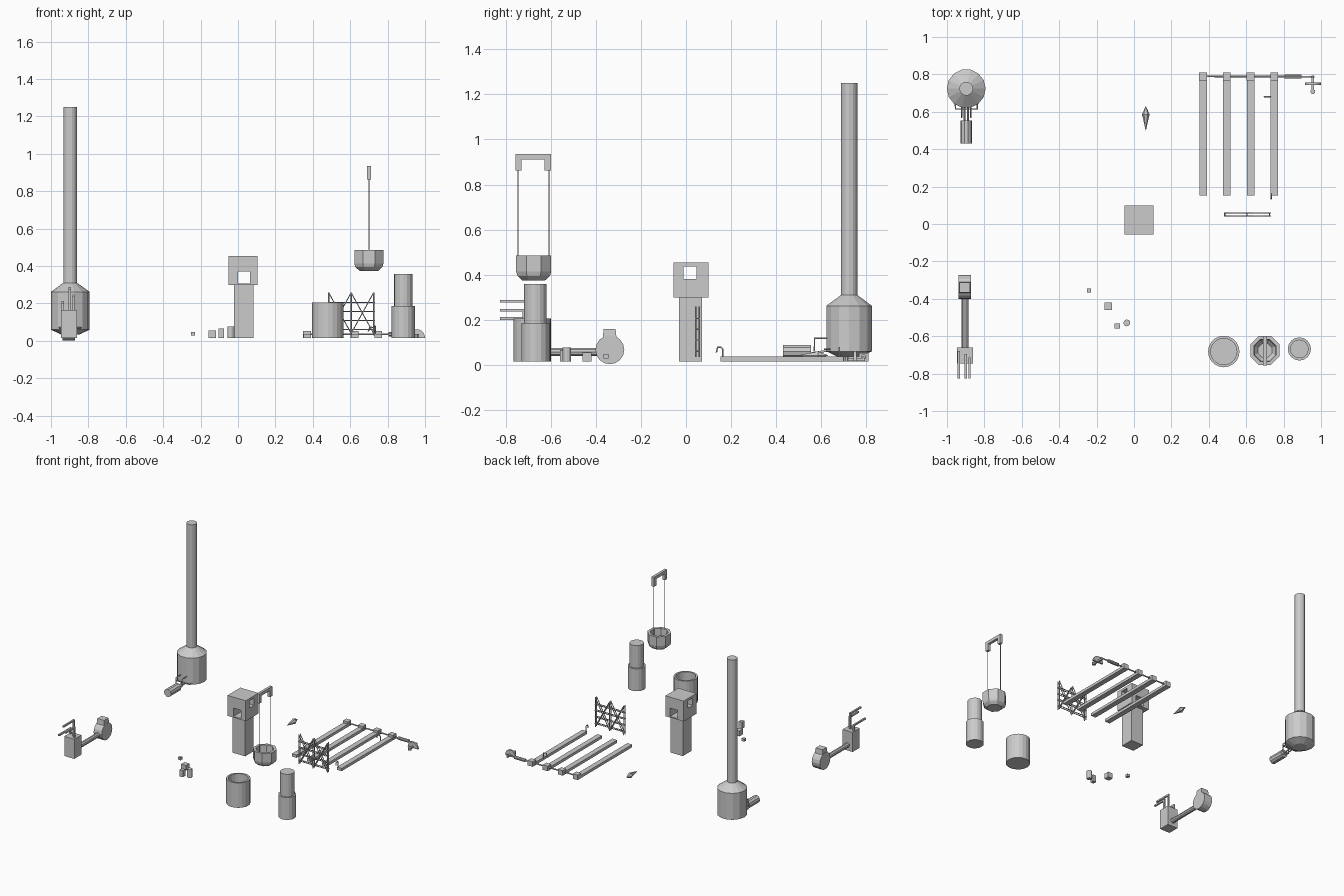
import bpy, bmesh, math
from mathutils import Vector, Matrix


def finish(name, bm):
    bmesh.ops.recalc_face_normals(bm, faces=bm.faces)
    me = bpy.data.meshes.new(name)
    bm.to_mesh(me)
    bm.free()
    ob = bpy.data.objects.new(name, me)
    bpy.context.collection.objects.link(ob)
    return ob


def box(name, x0, x1, y0, y1, z0, z1, top=1.0):
    """Box from its limits; top scales the upper face."""
    bm = bmesh.new()
    bmesh.ops.create_cube(bm, size=1)
    for v in bm.verts:
        s = top if v.co.z > 0 else 1
        v.co = Vector(((x0 + x1) / 2 + v.co.x * (x1 - x0) * s,
                       (y0 + y1) / 2 + v.co.y * (y1 - y0) * s,
                       (z0 + z1) / 2 + v.co.z * (z1 - z0)))
    return finish(name, bm)


def lathe(name, profile, n, loc, rot=None, phase=0.0):
    """Revolve (radius, z) points about z, capping both ends."""
    bm = bmesh.new()
    rings = []
    for r, z in profile:
        rings.append([bm.verts.new((r * math.cos(2 * math.pi * i / n + phase),
                                    r * math.sin(2 * math.pi * i / n + phase), z)) for i in range(n)])
    for a, b in zip(rings, rings[1:]):
        for i in range(n):
            j = (i + 1) % n
            bm.faces.new((a[i], a[j], b[j], b[i]))
    bm.faces.new(rings[0])
    bm.faces.new(rings[-1])
    m = Matrix.Translation(loc)
    if rot:
        m = m @ Matrix.Rotation(math.pi / 2, 4, rot)
    bm.transform(m)
    return finish(name, bm)


def tube(name, pts, r, sides=1):
    """Thin bent rod through points."""
    cu = bpy.data.curves.new(name, 'CURVE')
    cu.dimensions = '3D'
    cu.bevel_depth = r
    cu.bevel_resolution = sides
    cu.use_fill_caps = True
    sp = cu.splines.new('POLY')
    sp.points.add(len(pts) - 1)
    for p, c in zip(sp.points, pts):
        p.co = (*c, 1)
    ob = bpy.data.objects.new(name, cu)
    bpy.context.collection.objects.link(ob)
    return ob


# bottle-shaped furnace and tall chimney
FX, FY = -0.897, 0.724
lathe("furnace_body", [(0.05, 0.035), (0.104, 0.06), (0.104, 0.262), (0.037, 0.31)], 14, (FX, FY, 0))
lathe("chimney", [(0.037, 0.305), (0.037, 1.25)], 14, (FX, FY, 0))
# discharge pan and pipe frame in front of the furnace
lathe("furnace_outlet", [(0.03, -0.062), (0.03, 0.062)], 10, (FX, 0.492, 0.06), 'X')
for dx in (-0.01, 0.01):
    tube("outlet_rod", [(FX + dx, 0.55, 0.05), (FX + dx, 0.64, 0.065)], 0.005)
tube("outlet_frame", [(-0.955, 0.645, 0.07), (-0.955, 0.615, 0.07), (-0.838, 0.615, 0.07), (-0.838, 0.645, 0.07)], 0.004)
for dx in (-0.025, 0.025):
    tube("outlet_bracket", [(FX + dx, 0.57, 0.06), (FX + dx, 0.57, 0.118), (FX + dx, 0.63, 0.118)], 0.004)

# blower: drum, hopper, duct, box and prongs
lathe("blower_drum", [(0.064, -0.034), (0.064, 0.034)], 16, (-0.905, -0.338, 0.067), 'Y')
box("blower_hopper", -0.938, -0.872, -0.37, -0.308, 0.115, 0.16, 0.85)
lathe("blower_duct", [(0.018, -0.15), (0.018, 0.15)], 10, (-0.903, -0.52, 0.057), 'X')
box("blower_box", -0.947, -0.862, -0.745, -0.66, 0.015, 0.165)
for x, y, z in ((-0.937, -0.685, 0.206), (-0.9, -0.7, 0.282), (-0.88, -0.72, 0.242)):
    box("prong_post", x - 0.006, x + 0.006, y - 0.006, y + 0.006, 0.16, z + 0.006)
    box("prong_arm", x - 0.006, x + 0.006, -0.825, y, z - 0.006, z + 0.006)

# tower with two crossing window tunnels in its head
box("tower_column", -0.022, 0.083, -0.032, 0.07, 0.015, 0.3)
head = box("tower_head", -0.05, 0.104, -0.055, 0.1, 0.298, 0.454)
cuts = [box("window_cutter", 0, 0.064, -0.2, 0.2, 0.307, 0.37),
        box("window_cutter", -0.2, 0.3, -0.01, 0.047, 0.38, 0.436)]
for c in cuts:
    mod = head.modifiers.new("window", 'BOOLEAN')
    mod.operation = 'DIFFERENCE'
    mod.solver = 'EXACT'
    mod.object = c
dg = bpy.context.evaluated_depsgraph_get()
cut_mesh = bpy.data.meshes.new_from_object(head.evaluated_get(dg))
head.modifiers.clear()
head.data = cut_mesh
for c in cuts:
    bpy.data.objects.remove(c)

# small loose crates and barrel
box("large_crate", -0.158, -0.118, -0.46, -0.42, 0.015, 0.055)
box("tall_crate", -0.103, -0.074, -0.56, -0.531, 0.015, 0.066)
lathe("barrel", [(0.018, 0.015), (0.018, 0.078)], 12, (-0.038, -0.529, 0))
box("small_crate", -0.251, -0.229, -0.366, -0.344, 0.028, 0.048)

# open vat
lathe("open_vat", [(0.084, 0.015), (0.084, 0.205), (0.07, 0.205), (0.07, 0.03)], 20, (0.48, -0.682, 0))
# stepped mould
lathe("stepped_mould", [(0.062, 0.015), (0.062, 0.186), (0.05, 0.186), (0.05, 0.358)], 16, (0.884, -0.668, 0))

# hanging ladle: bucket, wires and lifting yoke
k = 0.078 / math.cos(math.pi / 8)
lathe("ladle_bucket", [(0.055, 0.375), (k * 0.93, 0.395), (k, 0.415), (k, 0.485), (0.064, 0.485), (0.058, 0.42), (0.04, 0.4)],
      8, (0.7, -0.676, 0), phase=math.pi / 8)
box("yoke_beam", 0.69, 0.71, -0.757, -0.6, 0.912, 0.935)
for y0, y1, yw in ((-0.757, -0.73, -0.745), (-0.627, -0.6, -0.609)):
    box("yoke_leg", 0.69, 0.71, y0, y1, 0.862, 0.914)
    tube("ladle_wire", [(0.7, yw, 0.46), (0.7, yw, 0.87)], 0.0025)

# four casting beds with end blocks
for i in range(4):
    x = 0.369 + 0.127 * i
    box("casting_bed", x - 0.02, x + 0.02, 0.152, 0.77, 0.015, 0.036)
    box("bed_end_block", x - 0.021, x + 0.021, 0.768, 0.81, 0.015, 0.053)
# drive shaft, motor and half-round dial
tube("drive_shaft", [(0.35, 0.79, 0.035), (0.965, 0.787, 0.035)], 0.005)
lathe("drive_motor", [(0.012, -0.045), (0.012, 0.045)], 10, (0.85, 0.788, 0.035), 'Y')
box("dial_arm", 0.95, 0.962, 0.705, 0.795, 0.018, 0.03)
bm = bmesh.new()
arc = [bm.verts.new((0.957 + 0.043 * math.cos(math.pi * i / 10), 0.743, 0.016 + 0.046 * math.sin(math.pi * i / 10)))
       for i in range(11)]
f = bm.faces.new(arc)
ext = bmesh.ops.extrude_face_region(bm, geom=[f])
bmesh.ops.translate(bm, vec=(0, 0.013, 0), verts=[g for g in ext["geom"] if isinstance(g, bmesh.types.BMVert)])
if f.is_valid is False:
    bm.faces.new(arc)
finish("half_round_dial", bm)
lathe("dial_knob", [(0.013, 0.015), (0.013, 0.036)], 10, (0.956, 0.708, 0))

# bent hooks on the last bed
tube("bed_hook", [(0.733, 0.163, 0.03), (0.733, 0.163, 0.07), (0.733, 0.155, 0.078), (0.733, 0.14, 0.078),
                  (0.733, 0.135, 0.055)], 0.004)
tube("side_hook", [(0.728, 0.68, 0.03), (0.728, 0.68, 0.07), (0.705, 0.68, 0.075), (0.697, 0.68, 0.05)], 0.004)

# double-plane lattice fence
for y in (0.043, 0.059):
    for x in (0.485, 0.605, 0.725):
        tube("lattice_post", [(x, y, 0.035), (x, y, 0.26)], 0.0035)
    for x in (0.485, 0.605):
        tube("lattice_brace", [(x, y, 0.04), (x + 0.12, y, 0.258)], 0.003)
        tube("lattice_brace", [(x, y, 0.258), (x + 0.12, y, 0.04)], 0.003)
    for z in (0.06, 0.11, 0.158, 0.206):
        tube("lattice_rail", [(0.48, y, z), (0.732, y, z)], 0.003)
for x in (0.485, 0.605, 0.725):
    for z in (0.06, 0.11, 0.158, 0.206):
        tube("lattice_tie", [(x, 0.043, z), (x, 0.059, z)], 0.003)

# tapered dart lying behind the tower
lathe("dart", [(0.001, -0.03), (0.021, 0.015), (0.016, 0.03), (0.001, 0.1)], 6, (0.063, 0.6, 0.042), 'X')
